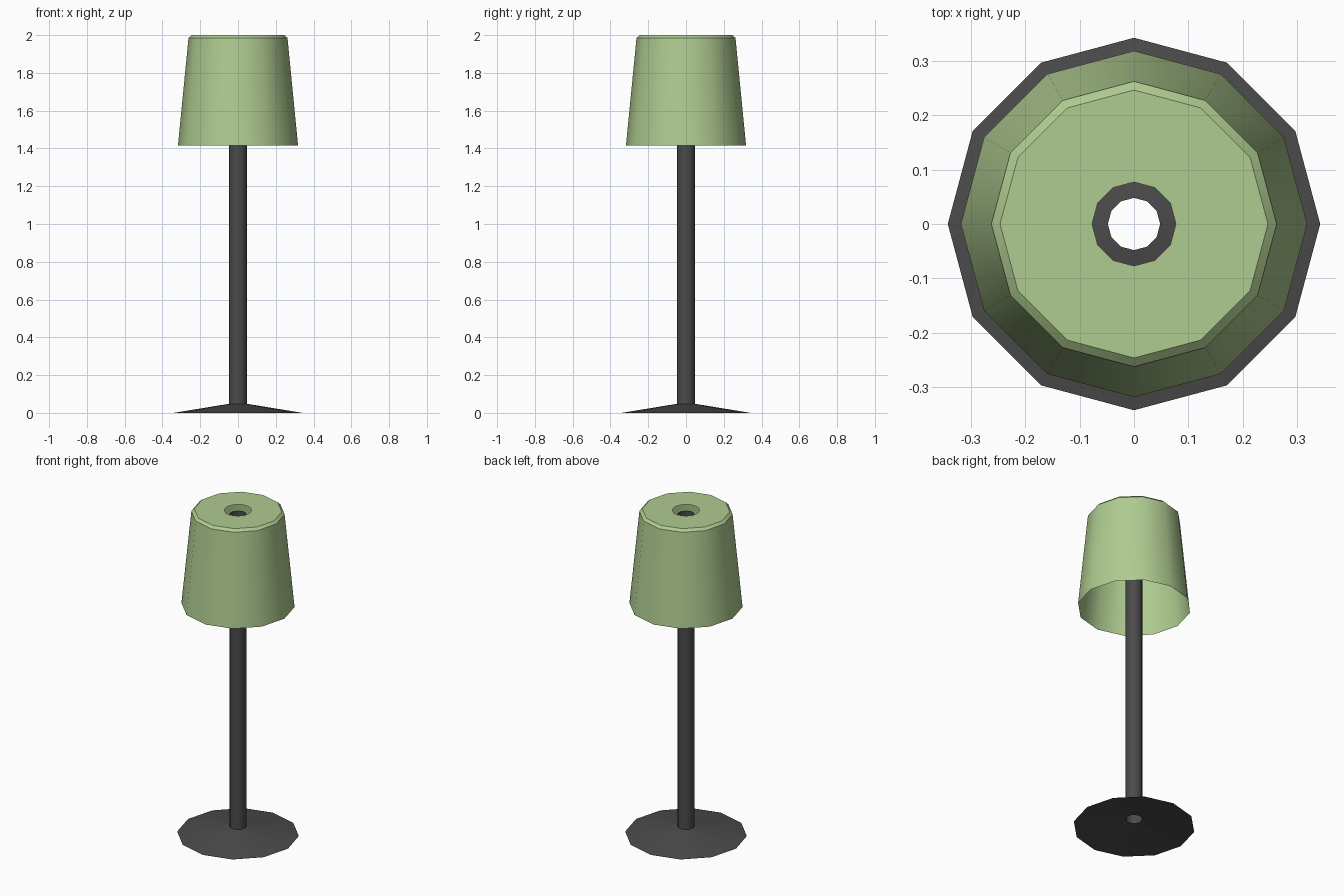
import bpy, bmesh, math

if "Cube" in bpy.data.objects:
    bpy.data.objects.remove(bpy.data.objects["Cube"])

SIDES = 12


def material(name, color):
    m = bpy.data.materials.new(name)
    m.diffuse_color = (*color, 1)
    m.use_nodes = True
    m.node_tree.nodes["Principled BSDF"].inputs["Base Color"].default_value = m.diffuse_color
    return m


def lathe(name, profile, mat):
    """Revolve an open (radius, z) profile, listed bottom to top, into a thin shell."""
    bm = bmesh.new()
    rings = []
    for r, z in profile:
        rings.append([bm.verts.new((r * math.cos(math.tau * i / SIDES),
                                    r * math.sin(math.tau * i / SIDES), z))
                      for i in range(SIDES)])
    for low, high in zip(rings, rings[1:]):
        for i in range(SIDES):
            j = (i + 1) % SIDES
            bm.faces.new((low[i], low[j], high[j], high[i]))
    mesh = bpy.data.meshes.new(name)
    bm.to_mesh(mesh)
    bm.free()
    mesh.materials.append(mat)
    mesh.shade_smooth()
    mesh.set_sharp_from_angle(angle=math.radians(35))
    ob = bpy.data.objects.new(name, mesh)
    bpy.context.collection.objects.link(ob)
    return ob


dark = material("dark_metal", (0.07, 0.07, 0.07))
green = material("green_fabric", (0.43, 0.60, 0.28))

# Shallow conical foot, open underneath
lathe("base", [(0.342, 0), (0.048, 0.048)], dark)

# Hollow pole, open at both ends
lathe("pole", [(0.048, 0.048), (0.048, 1.975)], dark)

# Tapered shade with chamfered top edge and a round opening in the top
lathe("shade", [(0.318, 1.415), (0.262, 1.985), (0.246, 2.0), (0.077, 2.0)], green)
